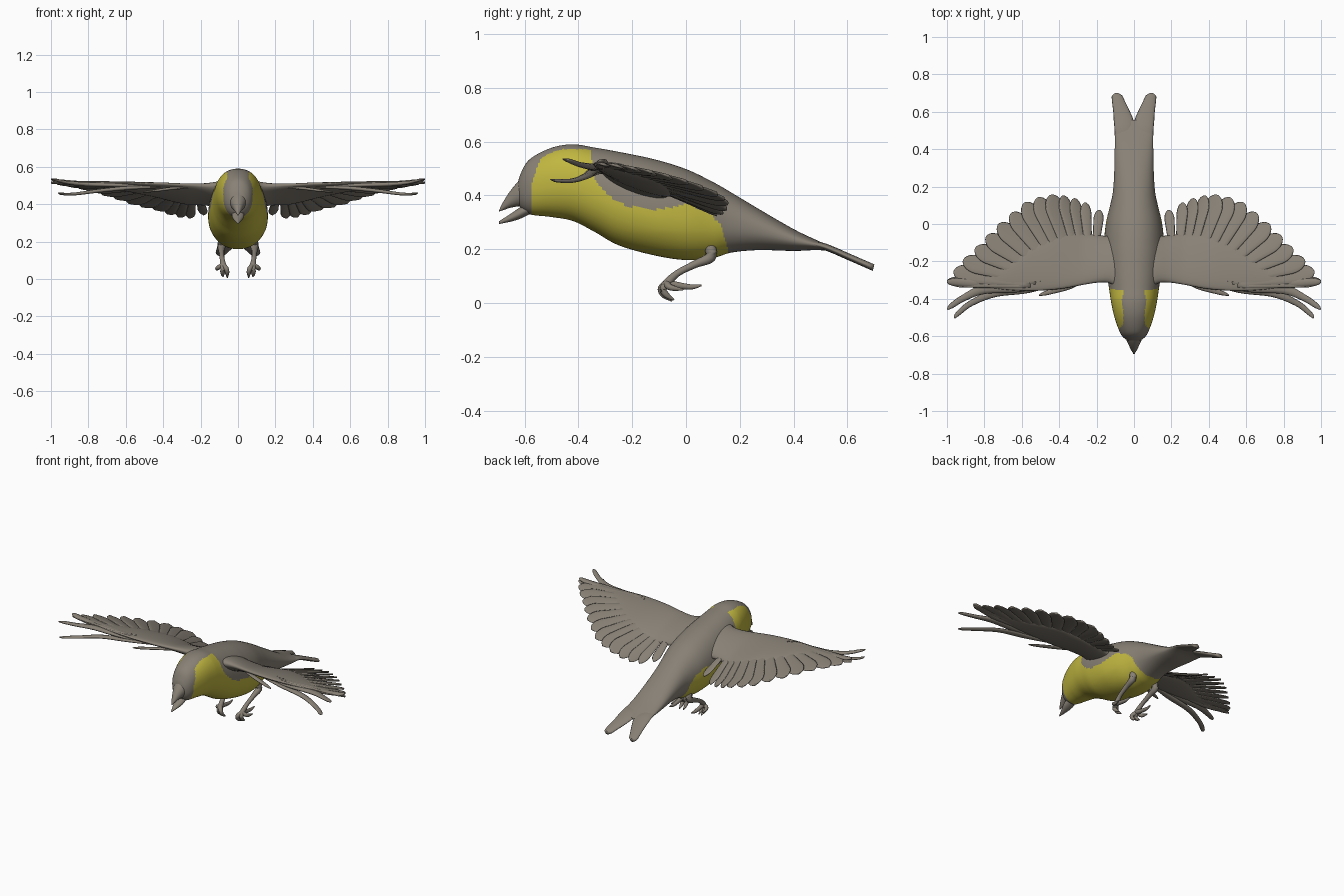
import bpy, bmesh, math
from mathutils import Vector

if "Cube" in bpy.data.objects:
    bpy.data.objects.remove(bpy.data.objects["Cube"])


def material(name, rgb):
    m = bpy.data.materials.new(name)
    m.diffuse_color = (*rgb, 1)
    m.use_nodes = True
    m.node_tree.nodes["Principled BSDF"].inputs["Base Color"].default_value = m.diffuse_color
    return m


GREY = material("warm_grey", (0.245, 0.218, 0.180))
YELLOW = material("olive_yellow", (0.53, 0.47, 0.052))


def smooth(rows, k):
    """Catmull-Rom refinement of rows of numbers."""
    out = []
    for i in range(len(rows) - 1):
        a, b = rows[max(i - 1, 0)], rows[i]
        c, d = rows[i + 1], rows[min(i + 2, len(rows) - 1)]
        for j in range(k):
            t = j / k
            out.append(tuple(0.5 * (2 * q + (r - p) * t + (2 * p - 5 * q + 4 * r - s) * t * t
                       + (3 * q - p - 3 * r + s) * t ** 3) for p, q, r, s in zip(a, b, c, d)))
    return out + [tuple(rows[-1])]


def loft(bm, sections, n=12, power=1.0):
    """Skin rings given as (centre, side vector, up vector)."""
    rings = []
    for c, s, u in sections:
        ring = []
        for i in range(n):
            a = 2 * math.pi * i / n
            ca, sa = math.cos(a), math.sin(a)
            ca = math.copysign(abs(ca) ** power, ca)
            sa = math.copysign(abs(sa) ** power, sa)
            ring.append(bm.verts.new(Vector(c) + Vector(s) * ca + Vector(u) * sa))
        rings.append(ring)
    for r, q in zip(rings, rings[1:]):
        for i in range(n):
            j = (i + 1) % n
            bm.faces.new((r[i], r[j], q[j], q[i]))
    bm.faces.new(rings[0])
    bm.faces.new(rings[-1])


def finish(bm, name, mirror=False):
    bmesh.ops.recalc_face_normals(bm, faces=bm.faces)
    me = bpy.data.meshes.new(name)
    bm.to_mesh(me)
    bm.free()
    me.materials.append(GREY)
    for p in me.polygons:
        p.use_smooth = True
    ob = bpy.data.objects.new(name, me)
    bpy.context.collection.objects.link(ob)
    if mirror:
        ob.modifiers.new("mirror", 'MIRROR').use_mirror_merge = False
    return ob


def along_y(rows, k=4):
    """Sections from rows of y, z, half width, half height."""
    return [((0, y, z), (max(w, .001), 0, 0), (0, 0, max(h, .001))) for y, z, w, h in smooth(rows, k)]


def tube(bm, pts, k=5, flat=1.0, n=10):
    """Tube along rows of x, y, z, radius; flat squashes its height."""
    rows = smooth(pts, k)
    secs = []
    for i, r in enumerate(rows):
        t = Vector(rows[min(i + 1, len(rows) - 1)][:3]) - Vector(rows[max(i - 1, 0)][:3])
        t.normalize()
        side = t.cross(Vector((0, 0, 1)))
        if side.length < .05:
            side = Vector((1, 0, 0))
        side.normalize()
        up = side.cross(t)
        secs.append((r[:3], side * r[3], up * r[3] * flat))
    loft(bm, secs, n)


# Body: rows of y, top, bottom, half width
profile = [(-.628, .43, .39, .015), (-.615, .48, .355, .047), (-.58, .535, .33, .075),
           (-.50, .577, .32, .104), (-.42, .59, .305, .122), (-.34, .578, .265, .135),
           (-.25, .562, .215, .150), (-.12, .535, .178, .160), (0, .498, .16, .150),
           (.10, .45, .168, .127), (.17, .41, .188, .113), (.27, .35, .197, .106),
           (.40, .275, .194, .103), (.49, .232, .197, .10), (.555, .203, .19, .085)]
bm = bmesh.new()
loft(bm, along_y([(y, (a + b) / 2, w, (a - b) / 2) for y, a, b, w in profile], 12), 120, .92)
for v in bm.verts:
    # breast is slightly fuller below than above
    fade = max(0, 1 - abs(v.co.y + .1) / .3)
    v.co.x *= 1 - fade * max(-.03, min(.12, (v.co.z - .34) * .4))
body = finish(bm, "body")
body.data.materials.append(YELLOW)

# Yellow cheeks, breast and belly, below a border along the flank
border = [(-.36, .60), (-.34, .46), (-.29, .40), (-.22, .36), (-.1, .347),
          (0, .367), (.08, .34), (.13, .29), (.165, .17)]


def is_yellow(c):
    if c.y < -.575 + max(0, c.z - .44) * .35:
        return False
    if c.y < border[0][0]:
        return c.z < .42 or (abs(c.x) > .058 and c.z < .572)
    for (y0, z0), (y1, z1) in zip(border, border[1:]):
        if c.y <= y1:
            limit = z0 + (z1 - z0) * (c.y - y0) / (y1 - y0)
            return c.z < limit and (abs(c.x) > .058 or c.z < .42)
    return False


for p in body.data.polygons:
    p.material_index = int(is_yellow(p.center))

# Open beak
for name, rows in (
        ("upper_beak", [(-.57, .415, .05, .06), (-.61, .412, .044, .052), (-.65, .388, .027, .033),
                        (-.68, .36, .012, .015), (-.694, .343, .002, .003)]),
        ("lower_beak", [(-.56, .362, .03, .02), (-.61, .338, .033, .022),
                        (-.65, .318, .021, .015), (-.695, .299, .004, .005)])):
    bm = bmesh.new()
    loft(bm, along_y(rows), 20)
    finish(bm, name)

# Forked tail
bm = bmesh.new()
tail = [(.25, .05, .28, .04), (.40, .052, .235, .048), (.50, .053, .214, .051), (.55, .055, .196, .053),
        (.60, .066, .174, .045), (.66, .084, .148, .034), (.685, .090, .137, .028), (.697, .092, .132, .014)]
loft(bm, [((x, y, z), (w, 0, 0), (0, .003, .012)) for y, x, z, w in smooth(tail, 4)], 16)
finish(bm, "tail_feather", True)


# Wing surface falls from the leading edge, more steeply near the body
def wing_z(x, y):
    s = (y + .33) / .48
    drop = .132 - .14 * (x - .44) if x > .44 else .132 + min(.06, (.44 - x) * .35)
    return .499 + .018 * x - drop * (max(s, 0) ** 1.2 + min(s, 0) * .5)


# Wing arm with coverts: rows of x, front, back, half thickness
arm = [(.03, -.36, .0, .05), (.09, -.338, -.02, .054), (.135, -.315, -.06, .046), (.19, -.313, -.06, .036),
       (.27, -.325, -.05, .028), (.40, -.348, -.06, .024), (.55, -.358, -.12, .019), (.68, -.352, -.21, .014),
       (.82, -.335, -.27, .008), (.93, -.32, -.29, .003)]
bm = bmesh.new()
secs = []
for x, f, b, h in smooth(arm, 5):
    zf, zb = wing_z(x, f), wing_z(x, b)
    secs.append(((x, (f + b) / 2, (zf + zb) / 2), (0, (b - f) / 2, (zb - zf) / 2), (0, 0, h)))
loft(bm, secs, 28)
finish(bm, "wing_arm", True)

# Fan of flight feathers, each tilted so it overlaps the next
tips = [(1.0, -.305), (.965, -.255), (.915, -.195), (.85, -.13), (.79, -.065), (.725, 0), (.655, .06),
        (.585, .115), (.515, .142), (.445, .156), (.38, .152), (.32, .138), (.262, .115), (.185, .075)]
bm = bmesh.new()
for i, (tx, ty) in enumerate(tips):
    f = i / (len(tips) - 1)
    rx, ry = .58 - .37 * f, -.33 + .15 * f
    d = Vector((tx - rx, ty - ry, 0)).normalized()
    side = Vector((d.y, -d.x, 0))
    width = (.03 if i == 0 else .050) if i < 10 else .036 - .003 * (i - 10)
    secs = []
    for j in range(17):
        t = 1 - (1 - j / 16) ** 1.6
        x, y = rx + (tx - rx) * t, ry + (ty - ry) * t
        w = width * (.5 + .5 * min(t / .8, 1)) * math.sqrt(max(.01, 1 - max(0, (t - .8) / .2) ** 2))
        sx, sy = side.x * w, side.y * w
        dz = (wing_z(x + sx, y + sy) - wing_z(x - sx, y - sy)) / 2
        secs.append(((x, y, wing_z(x, y)), (sx, sy, dz + .16 * w), (0, 0, .006 + .006 * (1 - t))))
    loft(bm, secs, 12)
finish(bm, "flight_feathers", True)

# Separated feathers at the front of the wing tip and the small thumb feather
bm = bmesh.new()
for pts in (
        [(.42, -.31, .49, .004), (.60, -.342, .500, .02), (.80, -.350, .506, .024), (.91, -.395, .515, .018),
         (.975, -.437, .53, .014), (.998, -.457, .536, .004)],
        [(.38, -.31, .49, .004), (.56, -.348, .488, .02), (.74, -.370, .472, .02), (.87, -.423, .455, .016),
         (.94, -.478, .455, .013), (.96, -.503, .46, .004)],
        [(.60, -.30, .495, .004), (.80, -.318, .509, .022), (.94, -.312, .521, .022), (.985, -.309, .529, .016),
         (1.0, -.308, .532, .004)],
        [(.24, -.29, .485, .004), (.34, -.332, .485, .015), (.43, -.358, .474, .014), (.48, -.372, .468, .011),
         (.508, -.381, .465, .003)]):
    tube(bm, pts, 5, .5)
finish(bm, "tip_feathers", True)

# Legs with curled toes
bm = bmesh.new()
tube(bm, [(.082, .09, .21, .022), (.088, .09, .17, .021), (.088, .035, .145, .015),
          (.085, -.03, .112, .013), (.08, -.07, .075, .016), (.08, -.08, .06, .008)])
finish(bm, "leg", True)
bm = bmesh.new()
for pts in (
        [(.08, -.07, .075, .014), (.062, -.092, .055, .013), (.058, -.083, .03, .011), (.057, -.052, .008, .003)],
        [(.08, -.07, .075, .014), (.083, -.085, .05, .013), (.082, -.07, .028, .011), (.080, -.045, .012, .003)],
        [(.08, -.07, .075, .014), (.104, -.065, .062, .012), (.112, -.045, .055, .010), (.113, -.01, .05, .003)],
        [(.08, -.07, .075, .015), (.08, -.03, .066, .013), (.08, .02, .06, .010), (.08, .058, .066, .003)]):
    tube(bm, pts)
finish(bm, "toes", True)
